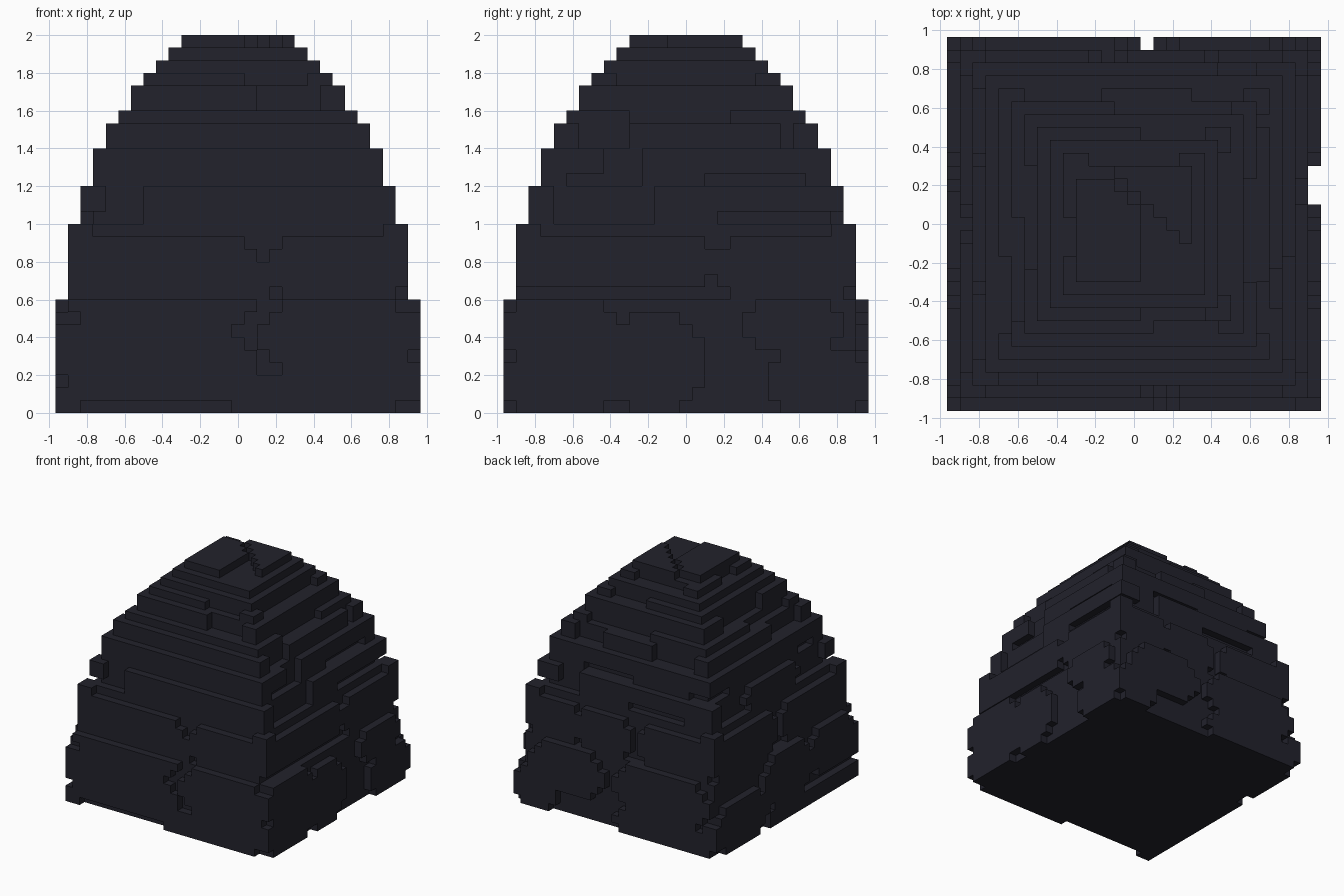
import bpy, bmesh, random
from mathutils import Matrix, Vector

random.seed(7)
if "Cube" in bpy.data.objects:
    bpy.data.objects.remove(bpy.data.objects["Cube"], do_unlink=True)

BLOCK = 2 / 30   # edge of one block
BASE_REACH = 14  # blocks from the axis to the outer face of the lowest tier

# Each tier ends at one of these layers and is one block narrower than the last
TIER_TOPS = [9, 15, 18, 21, 23, 24, 26, 27, 28, 29]
TIERS = []
for index, top in enumerate(TIER_TOPS):
    bottom = TIER_TOPS[index - 1] if index else 0
    TIERS.append((bottom, top, BASE_REACH - index))

stone = bpy.data.materials.new("dark_stone")
stone.use_nodes = True
color = (0.016, 0.016, 0.025, 1)
stone.diffuse_color = color
bsdf = stone.node_tree.nodes["Principled BSDF"]
bsdf.inputs["Base Color"].default_value = color
bsdf.inputs["Roughness"].default_value = 0.9


def add_box(bm, x_range, y_range, bottom, top):
    """Box covering inclusive block ranges, from one layer up to another."""
    spans = (x_range, y_range, (bottom + 0.5, top - 0.5))
    size = Vector([(end - start + 1) * BLOCK for start, end in spans])
    middle = Vector([(start + end) / 2 * BLOCK for start, end in spans])
    place = Matrix.Translation(middle) @ Matrix.Diagonal(size).to_4x4()
    bmesh.ops.create_cube(bm, size=1, matrix=place)


def finish(bm, name):
    mesh = bpy.data.meshes.new(name)
    bm.to_mesh(mesh)
    bm.free()
    mesh.materials.append(stone)
    bpy.context.collection.objects.link(bpy.data.objects.new(name, mesh))


def add_panel(bm, side, start, end, bottom, top, reach):
    """Panel on one side of a tier, one block proud of the core."""
    along = (max(start, -reach), min(end, reach))
    if along[0] > along[1]:
        return
    depth = (reach - 1, reach) if side in ("back", "left") else (-reach, 1 - reach)
    if side in ("front", "back"):
        add_box(bm, along, depth, bottom, top)
    else:
        add_box(bm, depth, along, bottom, top)


def add_boulder(bm, side, start, end, bottom, top):
    """Panel over several layers, with corners stepped by its height."""
    trim = (top - bottom) // 3
    for low, high, reach in TIERS:
        for layer in range(max(low, bottom), min(high, top)):
            cut = max(0, trim - min(layer - bottom, top - 1 - layer))
            add_panel(bm, side, start + cut, end - cut, layer, layer + 1, reach)


# Core of the mound
bm = bmesh.new()
for low, high, reach in TIERS:
    inner = (1 - reach, reach - 1)
    add_box(bm, inner, inner, low, high)
finish(bm, "mound_core")

# Main boulders on each side: start, end, bottom layer, top layer
BOULDERS = {
    "front": [(2, 14, 3, 9), (-14, 1, 1, 7), (-9, 2, 7, 14),
              (3, 13, 9, 14), (-14, -6, 7, 14), (-4, 7, 15, 20),
              (-1, 13, 0, 3)],
    "left": [(7, 14, 0, 5), (-14, -6, 0, 5), (-6, 1, 0, 8),
             (5, 12, 5, 9), (-13, 2, 10, 14), (3, 13, 9, 14),
             (-14, -6, 5, 9)],
    "back": [(9, 14, 0, 5), (2, 12, 3, 9), (-13, 0, 3, 9),
             (-14, 0, 0, 3), (-1, 6, 9, 14), (-13, -3, 9, 14),
             (6, 13, 9, 14)],
    "right": [(4, 14, 0, 6), (-5, 4, 2, 9), (-14, -5, 3, 9),
              (1, 13, 9, 14), (-13, -1, 9, 14), (-5, 5, 15, 18),
              (-14, 3, 0, 2)],
}

for side, boulders in BOULDERS.items():
    bm = bmesh.new()
    for boulder in boulders:
        add_boulder(bm, side, *boulder)
    for low, high, reach in TIERS:
        # Broken courses of stone around the upper tiers
        if low >= TIER_TOPS[1]:
            start = -reach
            while start <= reach:
                length = random.randint(3, 8)
                if random.random() < 0.75:
                    bottom = random.choice((low, max(low, high - 2)))
                    add_panel(bm, side, start, start + length - 1, bottom, high, reach)
                start += length
        # Corner stones that hold the outline of the tier
        if low:
            for corner in (-reach, reach - 1):
                add_panel(bm, side, corner, corner + 1, max(low, high - 2), high, reach)
    finish(bm, side + "_boulders")

# Cap stones parted by a stepped diagonal crack
bm = bmesh.new()
cap = 4
for row in range(-cap, cap + 1):
    row_range = (row, row)
    if row < cap:
        add_box(bm, (-cap, min(0, 1 - row)), row_range, 29, 30)
    if row >= -1:
        add_box(bm, (3 - row, cap), row_range, 29, 30)
finish(bm, "cap_stones")
